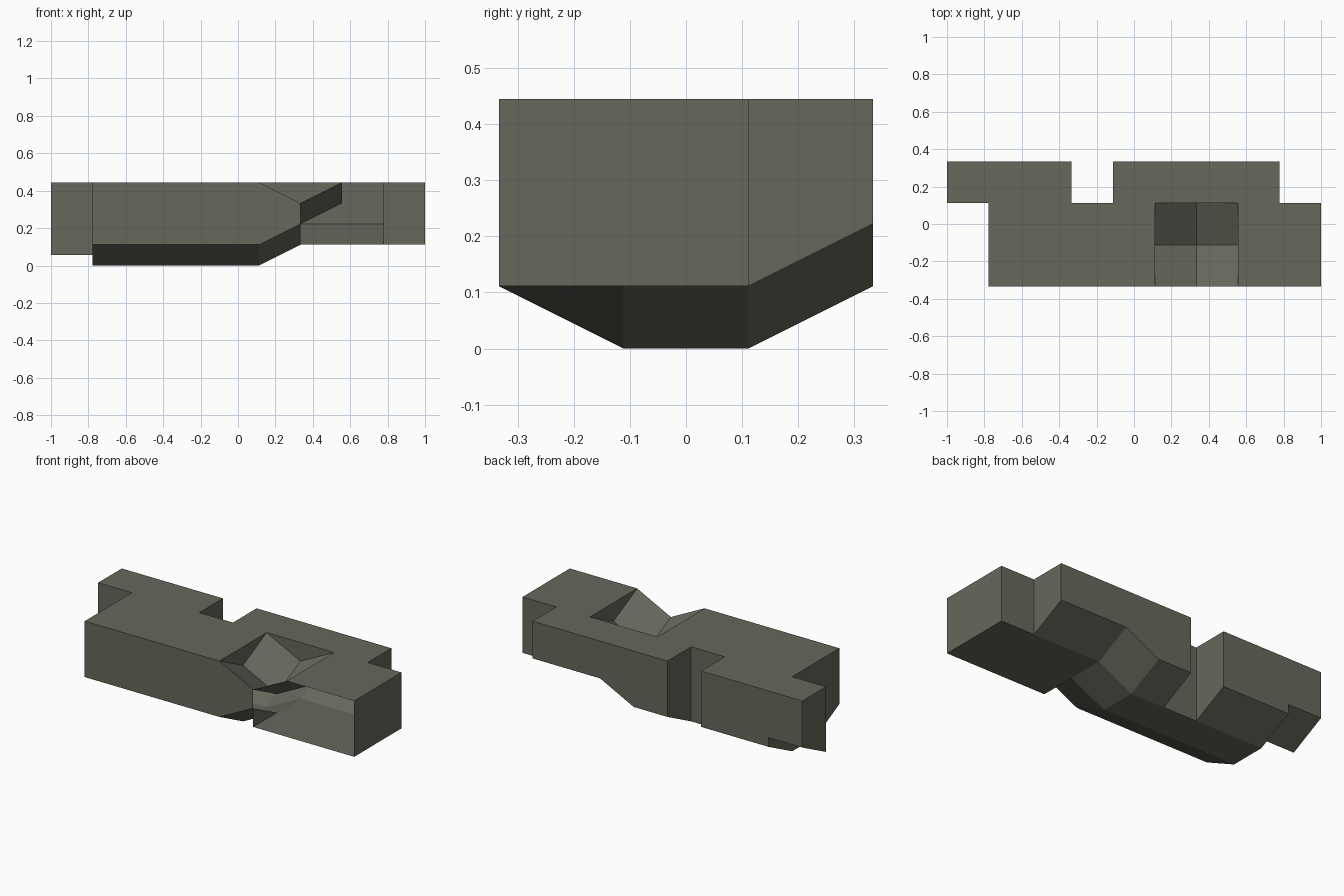
import bpy, bmesh, math

if "Cube" in bpy.data.objects:
    bpy.data.objects.remove(bpy.data.objects["Cube"])

U = 1 / 9          # height step; one grid cell is 2 steps wide
CELLS = {(i, j) for j in (0, 1) for i in range(1, 9)}
CELLS |= {(i, 2) for i in (0, 1, 2, 4, 5, 6, 7)}


def top(cell, n):
    """Flat top with a four-cell pit."""
    if cell[0] in (5, 6) and cell[1] in (0, 1):
        return 2 + abs(n[0] - 6) + abs(n[1] - 1)
    return 4


def bottom(cell, n):
    """Keel: steps up to the right, bevelled along front and back."""
    i, j = cell
    z = 0.5 if cell == (0, 2) else min(max(n[0] - 5, 0), 1)
    if j == 2:
        z += n[1] - 2
    elif j == 0 and i < 6:
        z += 1 - n[1]
    return z


bm = bmesh.new()
cache = {}


def vert(n, z):
    key = (n[0], n[1], z)
    if key not in cache:
        cache[key] = bm.verts.new((n[0] * 2 * U - 1, n[1] * 2 * U - 3 * U, z * U))
    return cache[key]


def face(points):
    vs = list(dict.fromkeys(vert(n, z) for n, z in points))
    if len(vs) > 2:
        bm.faces.new(vs)


def wall(p, q, lo, hi):
    face([(p, lo(p)), (q, lo(q)), (q, hi(q)), (p, hi(p))])


for c in sorted(CELLS):
    i, j = c
    ring = [(i, j), (i + 1, j), (i + 1, j + 1), (i, j + 1)]
    face([(n, top(c, n)) for n in ring])
    face([(n, bottom(c, n)) for n in reversed(ring)])
    # side walls, either full height or just the step to the neighbour
    for k, (dx, dy) in enumerate([(0, -1), (1, 0), (0, 1), (-1, 0)]):
        p, q = ring[k], ring[(k + 1) % 4]
        o = (i + dx, j + dy)
        lo, hi = (lambda n: bottom(c, n)), (lambda n: top(c, n))
        if o not in CELLS:
            if j == 0 and dy == -1 and i >= 6:
                continue                      # open front on the right
            wall(p, q, lo, hi)
        else:
            if any(lo(n) < bottom(o, n) for n in (p, q)):
                wall(p, q, lo, lambda n: bottom(o, n))
            if any(hi(n) > top(o, n) for n in (p, q)):
                wall(p, q, lambda n: top(o, n), hi)

# merge coplanar cells into larger flat faces
bmesh.ops.dissolve_limit(bm, angle_limit=math.radians(1),
                         verts=bm.verts[:], edges=bm.edges[:])
me = bpy.data.meshes.new("hull_block")
bm.to_mesh(me)
bm.free()
ob = bpy.data.objects.new("hull_block", me)
bpy.context.collection.objects.link(ob)

mat = bpy.data.materials.new("olive_grey")
mat.diffuse_color = (0.138, 0.136, 0.107, 1)
mat.use_nodes = True
mat.node_tree.nodes["Principled BSDF"].inputs["Base Color"].default_value = mat.diffuse_color
me.materials.append(mat)
